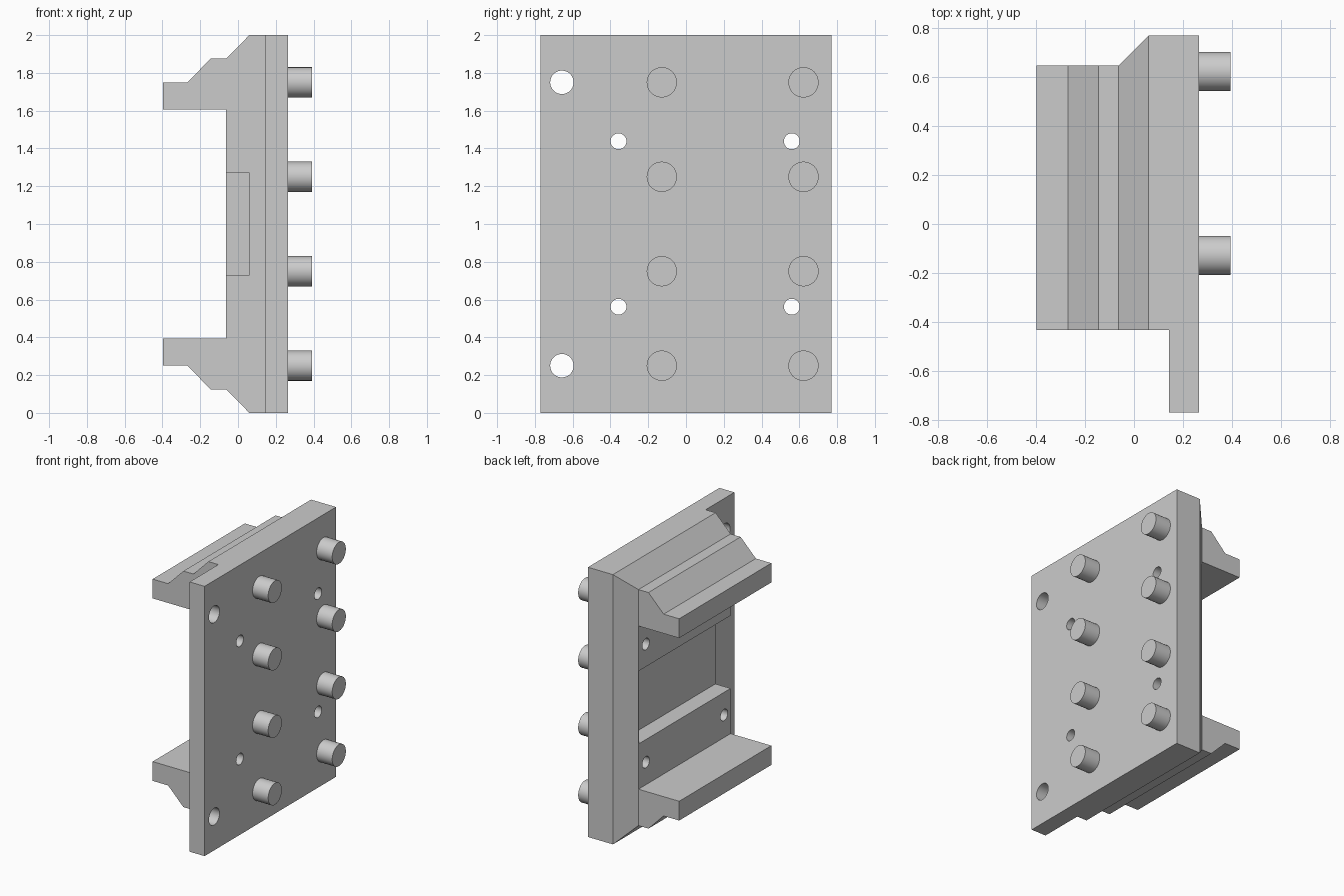
import bpy, bmesh
from mathutils import Vector, Matrix

cube = bpy.data.objects.get("Cube")
if cube:
    bpy.data.objects.remove(cube, do_unlink=True)

grey = bpy.data.materials.new("plain grey")
grey.use_nodes = True
colour = (0.6, 0.6, 0.6, 1)
grey.diffuse_color = colour
grey.node_tree.nodes["Principled BSDF"].inputs["Base Color"].default_value = colour


def finish(bm, name):
    bmesh.ops.recalc_face_normals(bm, faces=bm.faces)
    mesh = bpy.data.meshes.new(name)
    bm.to_mesh(mesh)
    bm.free()
    mesh.materials.append(grey)
    obj = bpy.data.objects.new(name, mesh)
    bpy.context.collection.objects.link(obj)
    return obj


def prism(name, outline, offset):
    """Extrude a closed outline of 3D points along an offset."""
    bm = bmesh.new()
    face = bm.faces.new([bm.verts.new(p) for p in outline])
    moved = bmesh.ops.extrude_face_region(bm, geom=[face])["geom"]
    bmesh.ops.translate(bm, vec=Vector(offset),
                        verts=[v for v in moved if isinstance(v, bmesh.types.BMVert)])
    return finish(bm, name)


def rod(name, x0, x1, y, z, radius):
    """Cylinder lying along x."""
    bm = bmesh.new()
    place = Matrix.Translation(((x0 + x1) / 2, y, z)) @ Matrix.Rotation(1.5707963, 4, 'Y')
    bmesh.ops.create_cone(bm, cap_ends=True, segments=48, radius1=radius,
                          radius2=radius, depth=x1 - x0, matrix=place)
    return finish(bm, name)


def cut(target, tool, operation='DIFFERENCE'):
    tool.hide_render = True
    mod = target.modifiers.new("cut", 'BOOLEAN')
    mod.operation = operation
    mod.solver = 'EXACT'
    mod.object = tool
    bpy.context.view_layer.objects.active = target
    bpy.ops.object.modifier_apply(modifier=mod.name)
    bpy.data.objects.remove(tool, do_unlink=True)


def smooth(obj):
    bpy.ops.object.select_all(action='DESELECT')
    obj.select_set(True)
    bpy.context.view_layer.objects.active = obj
    bpy.ops.object.shade_smooth_by_angle(angle=0.5)


# Body: stepped jaw profile, mirrored top to bottom
half = [(0.265, 0), (0.06, 0), (-0.063, 0.125), (-0.145, 0.125),
        (-0.27, 0.252), (-0.397, 0.252), (-0.397, 0.395), (-0.063, 0.395)]
profile = half + [(x, 2 - z) for x, z in reversed(half)]
body = prism("mounting_body", [(x, -0.8, z) for x, z in profile], (0, 1.6, 0))

# Plan shape: long plate, shorter jaws, chamfered back corner
plan = [(0.3, -0.77), (0.142, -0.77), (0.142, -0.433), (-0.5, -0.433),
        (-0.5, 0.647), (-0.063, 0.647), (0.06, 0.77), (0.3, 0.77)]
cut(body, prism("plan_helper", [(x, y, -0.1) for x, y in plan], (0, 0, 2.2)), 'INTERSECT')

# Pocket between the jaws, open at the front
pocket = [(-0.2, -0.6), (0.062, -0.6), (0.062, 0.64), (-0.2, 0.64)]
cut(body, prism("pocket_helper", [(x, y, 0.73) for x, y in pocket], (0, 0, 0.54)))

# Through holes
for ys, dz, radius in (((-0.657,), 0.75, 0.062), ((-0.357, 0.56), 0.438, 0.042)):
    for y in ys:
        for z in (1 - dz, 1 + dz):
            cut(body, rod("hole_helper", -0.3, 0.5, y, z, radius))
smooth(body)

# Locating pins
for column, y in (("front", -0.128), ("back", 0.622)):
    for row in range(4):
        smooth(rod(f"{column}_pin_{row + 1}", 0.262, 0.393, y, 0.25 + row * 0.5, 0.08))
